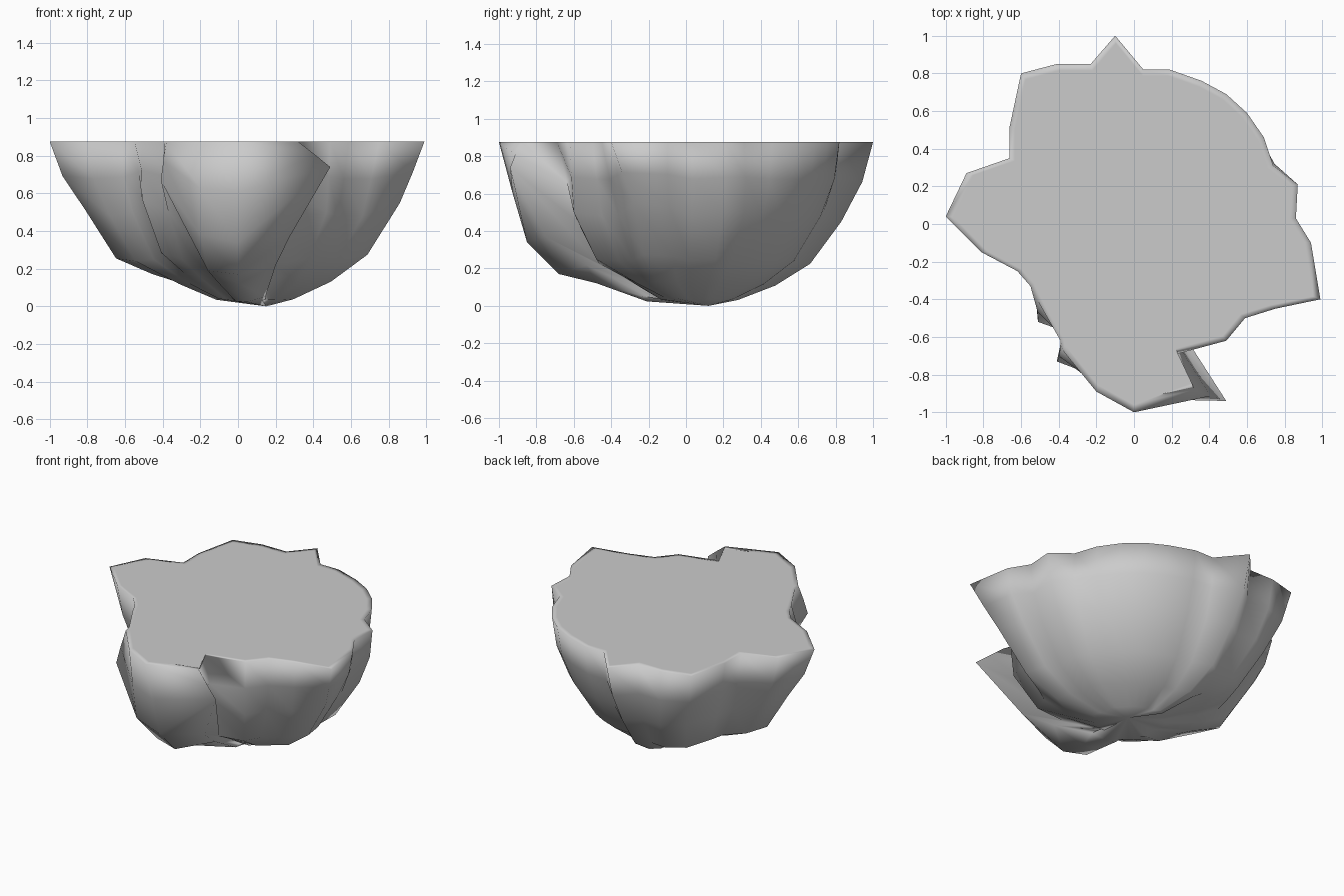
import bpy, bmesh

if "Cube" in bpy.data.objects:
    bpy.data.objects.remove(bpy.data.objects["Cube"])

TOP_Z = 0.875
# Flat rim outline, counter-clockwise
rim = [(.99, -.40), (.94, -.10), (.86, .03), (.87, .21), (.74, .31), (.69, .46),
       (.60, .59), (.49, .69), (.36, .76), (.19, .82), (.05, .82), (-.10, 1.0),
       (-.23, .85), (-.41, .85), (-.60, .80), (-.66, .52), (-.66, .35), (-.89, .27),
       (-1.0, .04), (-.81, -.15), (-.62, -.25), (-.55, -.33), (-.51, -.41),
       (-.39, -.62), (-.38, -.67), (-.20, -.89), (0, -1.0), (.32, -.88), (.23, -.69),
       (.49, -.62), (.59, -.50), (.75, -.45)]
# Knee of the cliff below each rim point
knee = [(.86, -.28, .55), (.82, -.09, .53), (.76, .03, .48), (.78, .20, .5),
        (.71, .31, .5), (.62, .41, .48), (.53, .51, .48), (.43, .60, .48),
        (.32, .66, .48), (.17, .72, .48), (.03, .73, .48), (-.10, .83, .45),
        (-.20, .75, .45), (-.34, .77, .46), (-.48, .68, .46), (-.55, .45, .46),
        (-.58, .32, .46), (-.74, .24, .5), (-.81, .06, .51), (-.68, -.14, .48),
        (-.56, -.24, .5), (-.50, -.33, .55), (-.51, -.52, .57), (-.37, -.57, .5),
        (-.41, -.73, .67), (-.20, -.81, .38), (0, -.85, .34), (.49, -.94, .74),
        (.23, -.58, .45), (.47, -.60, .5), (.53, -.45, .48), (.66, -.36, .48)]
BASE = (.15, .12)


def upper(t, k):
    f = .502 if k[1] < -.25 else .515       # slight bulge
    return ((t[0] + k[0]) * f, (t[1] + k[1]) * f, (TOP_Z + k[2]) / 2)


def lower(k, scale, drop):
    overhang = .7 if k[2] > .6 else 1       # protruding lobes tuck under
    shift = max(0, .6 - scale)
    lift = 0
    if scale < .7 and k[0] < -.3 and k[1] > -.2:
        lift = .05
    elif .4 < scale < .7 and k[1] < -.5:
        lift = .04
    return (k[0] * scale * overhang + BASE[0] * shift,
            k[1] * scale + BASE[1] * shift, k[2] * drop + lift)


# Stacked rings from the flat top to the rounded underside
rings = [[(x * .96, y * .96, TOP_Z) for x, y in rim],
         [(x, y, TOP_Z) for x, y in rim],
         [upper(t, k) for t, k in zip(rim, knee)],
         knee]
for scale, drop in ((.80, .50), (.57, .24), (.29, .07)):
    rings.append([lower(k, scale, drop) for k in knee])

bm = bmesh.new()
loops = [[bm.verts.new(p) for p in ring] for ring in rings]
n = len(rim)
bm.faces.new(loops[0])
for a, b in zip(loops, loops[1:]):
    for i in range(n):
        j = (i + 1) % n
        bm.faces.new((a[i], b[i], b[j], a[j]))
tip = bm.verts.new((*BASE, 0))
for i in range(n):
    bm.faces.new((loops[-1][i], tip, loops[-1][(i + 1) % n]))
bmesh.ops.recalc_face_normals(bm, faces=bm.faces)

# Soft cliffs and rim around a flat top
for f in bm.faces:
    f.smooth = True
for i in range(n):
    bm.edges.get((loops[0][i], loops[0][(i + 1) % n])).smooth = False

mesh = bpy.data.meshes.new("rock_base")
bm.to_mesh(mesh)
bm.free()
rock = bpy.data.objects.new("rock_base", mesh)
bpy.context.collection.objects.link(rock)
